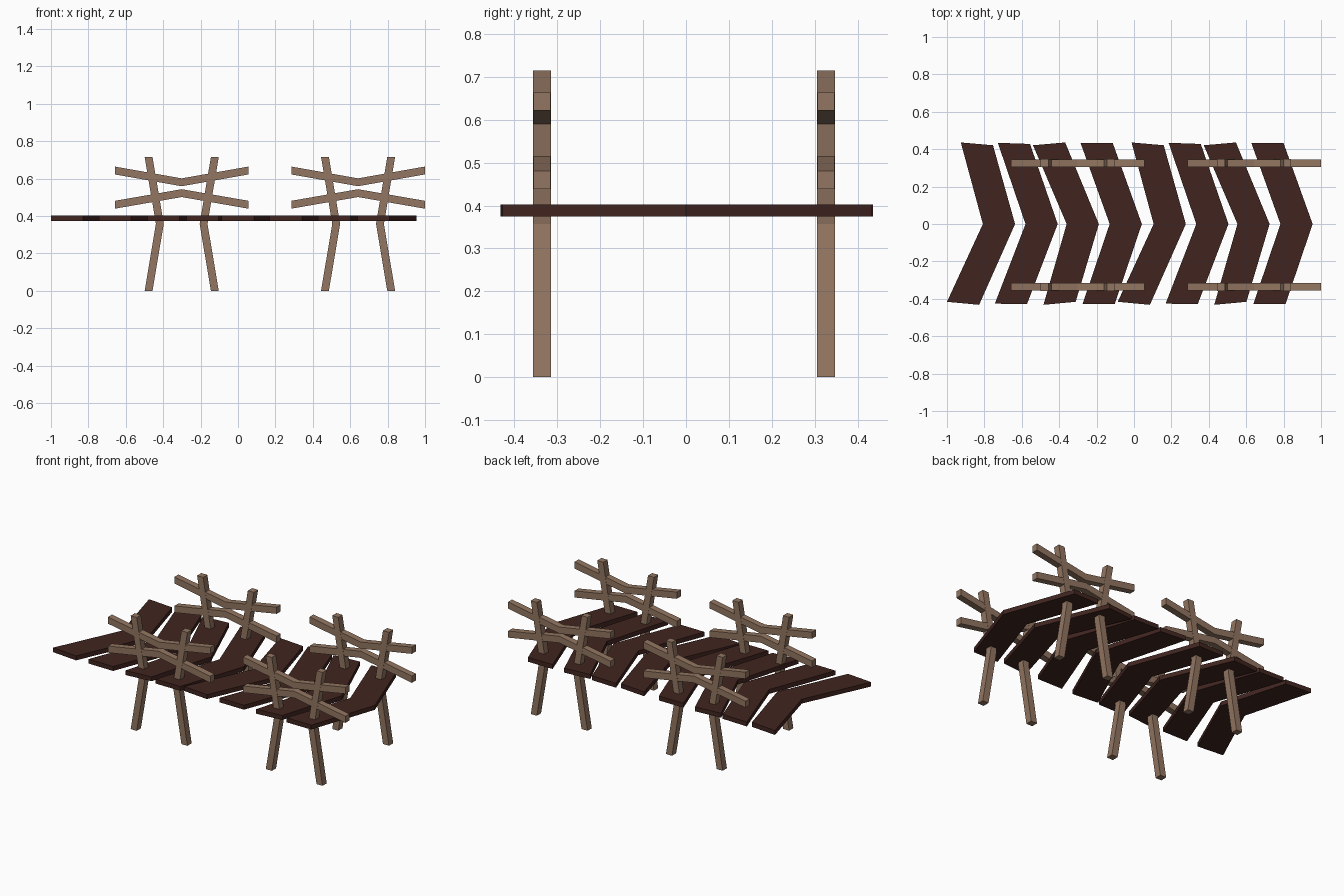
import bpy, bmesh
from mathutils import Vector

if "Cube" in bpy.data.objects:
    bpy.data.objects.remove(bpy.data.objects["Cube"])


def material(name, rgb):
    m = bpy.data.materials.new(name)
    m.diffuse_color = (*rgb, 1)
    m.use_nodes = True
    m.node_tree.nodes["Principled BSDF"].inputs["Base Color"].default_value = m.diffuse_color
    return m


PALE = material("pale_wood", (0.29, 0.18, 0.12))
DARK = material("dark_wood", (0.052, 0.018, 0.014))


def bent_board(name, rows, depth, mat):
    """Solid board: rows are (edge A, edge B) point pairs, extruded along depth."""
    bm = bmesh.new()
    d = Vector(depth)
    rings = []
    for a, b in rows:
        a, b = Vector(a), Vector(b)
        rings.append([bm.verts.new(p) for p in (a, b, b + d, a + d)])
    for r, s in zip(rings, rings[1:]):
        for i in range(4):
            j = (i + 1) % 4
            bm.faces.new((r[i], r[j], s[j], s[i]))
    bm.faces.new(rings[0])
    bm.faces.new(rings[-1])
    bmesh.ops.recalc_face_normals(bm, faces=bm.faces)
    mesh = bpy.data.meshes.new(name)
    bm.to_mesh(mesh)
    bm.free()
    mesh.materials.append(mat)
    bpy.context.collection.objects.link(bpy.data.objects.new(name, mesh))


# Deck planks: left edge x at back, middle, front; y of the four end corners
REPEAT = 0.913
PLANKS = [
    (-0.926, -0.808, -1.000, 0.436, 0.421, -0.416, -0.432),
    (-0.728, -0.580, -0.744, 0.434, 0.428, -0.426, -0.428),
    (-0.540, -0.360, -0.484, 0.421, 0.436, -0.432, -0.416),
    (-0.286, -0.130, -0.275, 0.434, 0.434, -0.428, -0.428),
]
W = 0.172
for rep in range(2):
    for i, (xb, xm, xf, bl, br, fl, fr) in enumerate(PLANKS):
        o = rep * REPEAT
        rows = [((xb + o, bl, 0.374), (xb + W + o, br, 0.374)),
                ((xm + o, 0, 0.374), (xm + W + o, 0, 0.374)),
                ((xf + o, fl, 0.374), (xf + W + o, fr, 0.374))]
        bent_board(f"deck_plank_{rep * 4 + i + 1}", rows, (0, 0, 0.028), DARK)

# Railings: two bent posts and two bent rails in each of four groups
T = 0.042
for cx in (-0.301, 0.642):
    for side, y in (("front", -0.357), ("back", 0.305)):
        tag = f"{side}_{'left' if cx < 0 else 'right'}"
        for s in (-1, 1):
            rows = []
            for z, off in ((0, 0.177), (0.3575, 0.117), (0.715, 0.177)):
                x = cx + s * off
                rows.append(((x - T / 2, y, z), (x + T / 2, y, z)))
            bent_board(f"post_{tag}_{'a' if s < 0 else 'b'}", rows, (0, T, 0), PALE)
        for label, z_end, z_mid in (("upper", 0.643, 0.580), ("lower", 0.460, 0.522)):
            rows = [((cx + dx, y + 0.001, z - T / 2), (cx + dx, y + 0.001, z + T / 2))
                    for dx, z in ((-0.357, z_end), (0, z_mid), (0.357, z_end))]
            bent_board(f"{label}_rail_{tag}", rows, (0, T - 0.002, 0), PALE)
